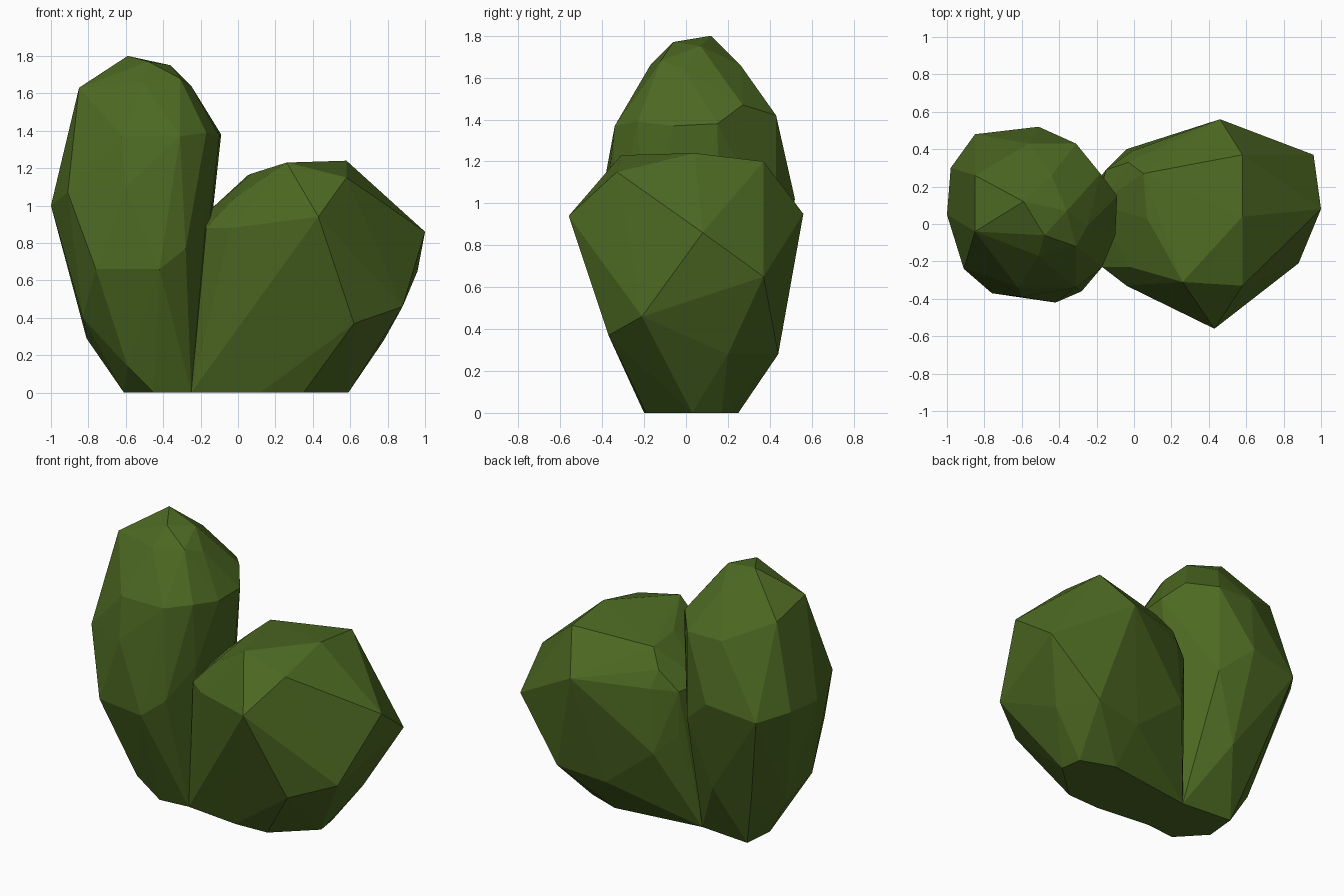
import bpy, bmesh

leaf = bpy.data.materials.new("leaf green")
leaf.diffuse_color = (0.073, 0.141, 0.016, 1)


def faceted_lobe(name, corners):
    """Low-poly foliage clump: convex hull around its main corners."""
    bm = bmesh.new()
    for c in corners:
        bm.verts.new(c)
    hull = bmesh.ops.convex_hull(bm, input=bm.verts[:])
    loose = {g for g in hull["geom_interior"] + hull["geom_unused"]
             if isinstance(g, bmesh.types.BMVert)}
    bmesh.ops.delete(bm, geom=list(loose), context='VERTS')
    bmesh.ops.recalc_face_normals(bm, faces=bm.faces[:])
    me = bpy.data.meshes.new(name)
    bm.to_mesh(me)
    bm.free()
    me.materials.append(leaf)
    ob = bpy.data.objects.new(name, me)
    bpy.context.collection.objects.link(ob)
    return ob


# tall lobe on the left: base, belly, shoulder, crown
faceted_lobe("tall_lobe", [
    (-.61, -.01, 0), (-.45, -.18, 0), (-.25, -.16, 0), (-.24, .17, 0), (-.59, .2, 0),
    (-.59, -.22, .14), (-.81, .1, .29), (-.69, .3, .35), (-.46, .38, .4), (-.83, -.14, .4),
    (-.76, -.37, .66), (-.42, -.42, .66), (-.28, -.36, .77), (-.31, .43, .84),
    (-1, .05, 1.0), (-.91, -.24, 1.07), (-.98, .30, 1.01), (-.85, .48, .97), (-.51, .52, 1.02),
    (-.60, -.39, 1.1), (-.17, .1, .97), (-.17, -.2, .97),
    (-.31, -.34, 1.37), (-.62, -.34, 1.37), (-.17, -.23, 1.39), (-.09, .15, 1.38),
    (-.10, -.06, 1.37), (-.31, .43, 1.42), (-.56, .43, 1.42), (-.18, .27, 1.47),
    (-.85, -.04, 1.63), (-.85, .26, 1.56), (-.51, -.17, 1.66), (-.31, -.12, 1.68),
    (-.25, -.01, 1.64), (-.44, .26, 1.66), (-.59, .12, 1.80), (-.48, -.06, 1.77), (-.36, .07, 1.75),
])

# wide lobe on the right
faceted_lobe("wide_lobe", [
    (-.25, -.16, 0), (.12, -.2, 0), (.35, -.19, 0), (.59, .03, 0), (.57, .17, 0),
    (.35, .25, 0), (-.24, .17, 0),
    (.62, -.37, .37), (.88, -.21, .46), (.78, .2, .28), (.64, .44, .28),
    (.31, .40, .24), (-.04, .40, .52), (-.15, .29, .63),
    (.96, .37, .65), (1, .08, .86), (.43, -.56, .94), (.46, .56, .95),
    (-.17, -.23, .88), (-.04, -.33, .88), (-.01, .39, .94), (-.15, .29, .92),
    (-.2, .1, .93), (-.02, -.23, 1.04), (-.03, .33, 1.05),
    (.05, .27, 1.16), (.07, .03, 1.17), (.26, -.31, 1.23),
    (.58, -.33, 1.15), (.58, .04, 1.24), (.58, .37, 1.2),
])
